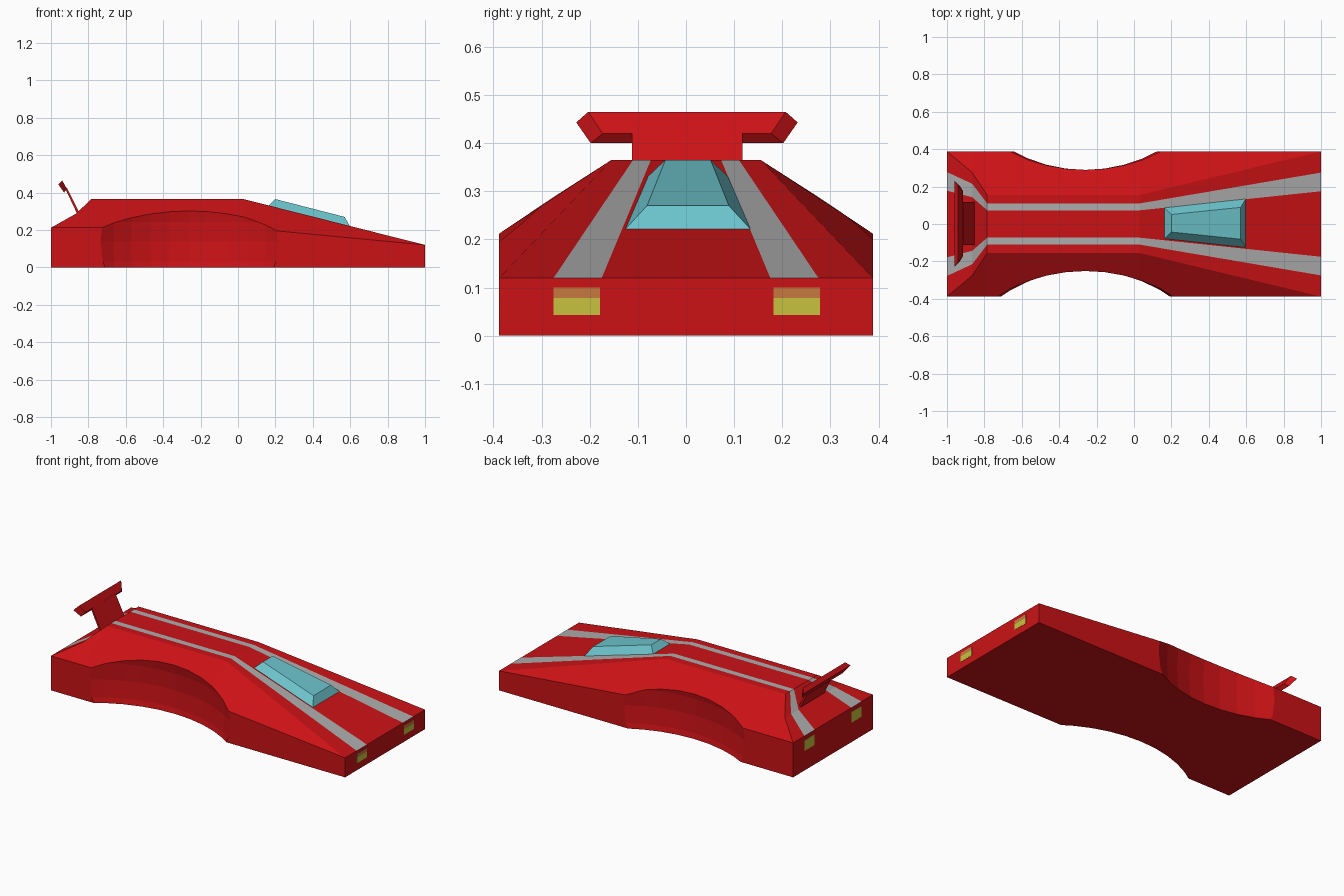
import bpy, bmesh

if "Cube" in bpy.data.objects:
    bpy.data.objects.remove(bpy.data.objects["Cube"])


def material(name, rgb):
    m = bpy.data.materials.new(name)
    m.diffuse_color = (*rgb, 1)
    m.use_nodes = True
    m.node_tree.nodes["Principled BSDF"].inputs["Base Color"].default_value = m.diffuse_color
    return m


RED = material("red_paint", (0.6, 0.006, 0.008))
GREY = material("grey_stripe", (0.42, 0.42, 0.42))
GLASS = material("blue_glass", (0.15, 0.55, 0.6))
YELLOW = material("yellow_lamp", (0.58, 0.54, 0.05))
ORANGE = material("orange_lamp", (0.58, 0.19, 0.05))


def loft(name, rings, mats, stripes=()):
    """Skin a list of equal closed rings and cap the ends."""
    bm = bmesh.new()
    vs = [[bm.verts.new(p) for p in r] for r in rings]
    n = len(vs[0])
    for a, b in zip(vs, vs[1:]):
        for i in range(n):
            j = (i + 1) % n
            f = bm.faces.new((a[i], a[j], b[j], b[i]))
            f.material_index = 1 if i in stripes else 0
    bm.faces.new(vs[0])
    bm.faces.new(vs[-1])
    bmesh.ops.remove_doubles(bm, verts=bm.verts, dist=0.0005)
    bmesh.ops.recalc_face_normals(bm, faces=bm.faces)
    me = bpy.data.meshes.new(name)
    bm.to_mesh(me)
    bm.free()
    ob = bpy.data.objects.new(name, me)
    bpy.context.collection.objects.link(ob)
    for m in mats:
        me.materials.append(m)
    return ob


def box(name, lo, hi, mat):
    (x0, y0, z0), (x1, y1, z1) = lo, hi
    return loft(name, [[(x, y0, z0), (x, y1, z0), (x, y1, z1), (x, y0, z1)]
                       for x in (x0, x1)], [mat])


# Body: x, side height, shoulder y, top height, stripe outer y, stripe inner y
W = 0.388
stations = [(-1.0, 0.212, W, 0.212, 0.278, 0.178),
            (-0.865, 0.212, 0.275, 0.288, 0.215, 0.143),
            (-0.785, 0.212, 0.155, 0.365, 0.11, 0.073),
            (0.03, 0.212, 0.155, 0.365, 0.11, 0.073),
            (1.0, 0.12, W, 0.12, 0.275, 0.175)]
rings = []
for x, zs, ys, zt, so, si in stations:
    half = [(W, 0), (W, zs), (ys, zt), (so, zt), (si, zt)]
    ring = half + [(-y, z) for y, z in reversed(half)]
    rings.append([(x, y, z) for y, z in ring])
body = loft("body", rings, [RED, GREY], stripes=(3, 5))

# Side scoops cut with large faceted spheres
for y in (-1.045, 1.088):
    bpy.ops.mesh.primitive_uv_sphere_add(segments=48, ring_count=24, radius=0.812,
                                         location=(-0.26, y, 0.138))
    cutter = bpy.context.object
    cutter.name = "scoop_cutter"
    cutter.hide_render = True
    cutter.data.materials.append(RED)
    mod = body.modifiers.new("scoop", 'BOOLEAN')
    mod.operation, mod.solver, mod.object = 'DIFFERENCE', 'EXACT', cutter
    bpy.context.view_layer.objects.active = body
    bpy.ops.object.modifier_apply(modifier=mod.name)
    bpy.data.objects.remove(cutter)


# Canopy: tapered block on the sloping bonnet
def outline(xa, ya, za, xb, yb, zb):
    c = 0.004
    return [(xa, c - ya, za), (xb, c - yb, zb), (xb, c + yb, zb), (xa, c + ya, za)]


loft("canopy", [outline(0.16, 0.086, 0.328, 0.6, 0.134, 0.217),
                outline(0.2, 0.047, 0.365, 0.57, 0.085, 0.27)], [GLASS])

# Rear wing with angled ends, and its leaning support
wing = [(-0.94, 0.205, 0.465), (-0.915, 0.175, 0.42),
        (-0.93, 0.2, 0.4), (-0.96, 0.23, 0.443)]
loft("rear_wing", [[(x, s * y + 0.002, z) for x, y, z in wing] for s in (-1, 1)], [RED])
post = [(-0.847, 0.29), (-0.915, 0.425), (-0.923, 0.42), (-0.857, 0.28)]
loft("wing_support", [[(x, y, z) for x, z in post] for y in (-0.112, 0.117)], [RED])

# Lamps, front and rear
for side, y in (("right", -0.227), ("left", 0.23)):
    box(f"front_lamp_{side}", (0.99, y - 0.048, 0.043), (1.001, y + 0.048, 0.078), YELLOW)
    box(f"front_lamp_top_{side}", (0.99, y - 0.048, 0.078), (1.001, y + 0.048, 0.1), ORANGE)
    box(f"rear_lamp_{side}", (-1.001, y - 0.048, 0.12), (-0.99, y + 0.048, 0.185), YELLOW)
